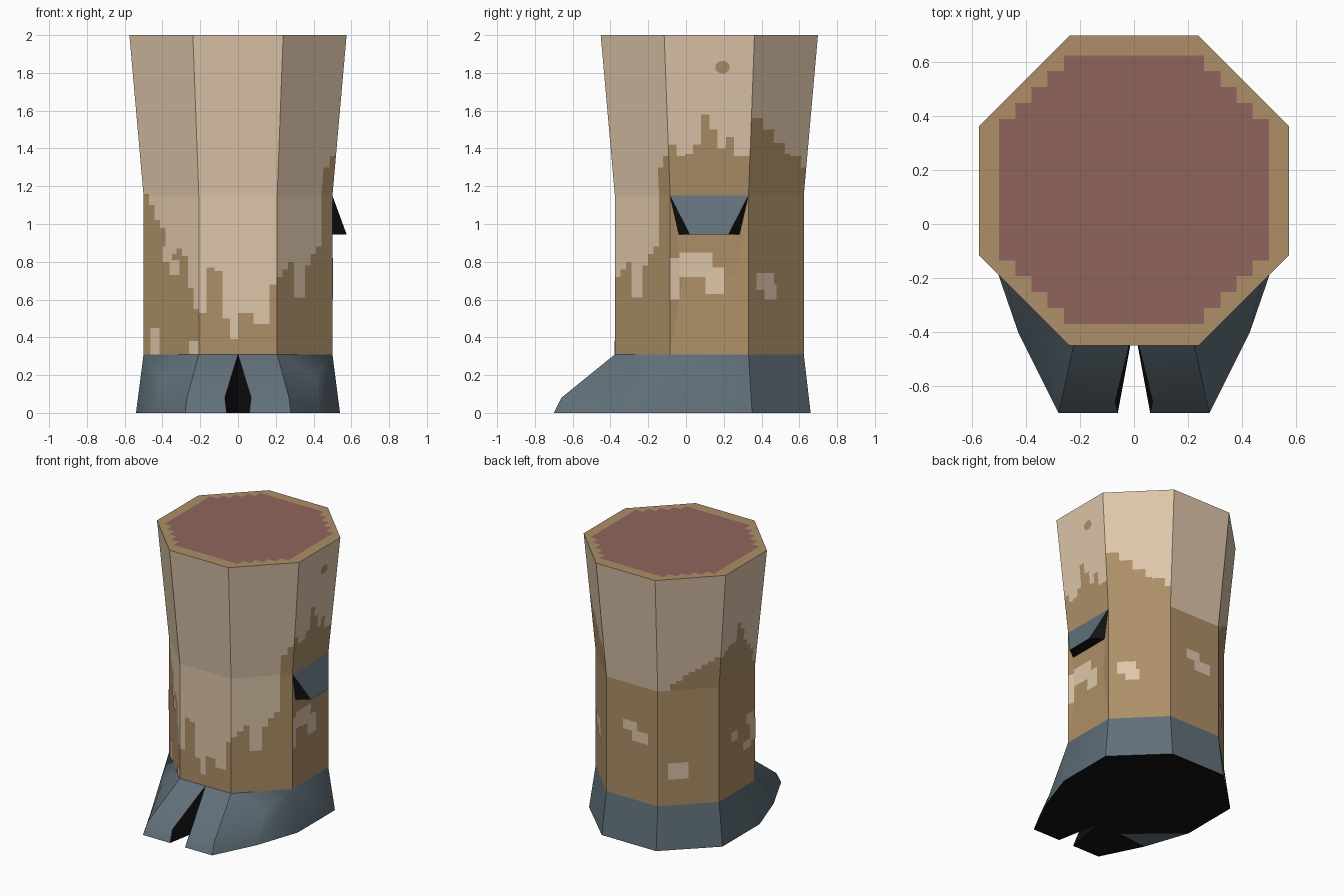
import bpy, bmesh, math
from mathutils import Vector

if "Cube" in bpy.data.objects:
    bpy.data.objects.remove(bpy.data.objects["Cube"])


def material(name, srgb):
    lin = [((c / 255 + 0.055) / 1.055) ** 2.4 for c in srgb] + [1]
    m = bpy.data.materials.new(name)
    m.use_nodes = True
    m.diffuse_color = lin
    m.node_tree.nodes["Principled BSDF"].inputs["Base Color"].default_value = lin
    return m


CREAM, BROWN, SLATE, BLACK, MEAT = range(5)
MATS = [material("cream_hide", (222, 198, 170)), material("brown_hide", (173, 143, 103)),
        material("slate_hoof", (97, 112, 122)), material("black_sole", (19, 19, 19)),
        material("cut_meat", (143, 101, 92))]


def make(name, faces):
    """Build an object from (material, points) faces."""
    bm = bmesh.new()
    for mat, pts in faces:
        bm.faces.new([bm.verts.new(p) for p in pts]).material_index = mat
    bmesh.ops.remove_doubles(bm, verts=bm.verts, dist=0.0005)
    me = bpy.data.meshes.new(name)
    bm.to_mesh(me)
    bm.free()
    for m in MATS:
        me.materials.append(m)
    ob = bpy.data.objects.new(name, me)
    bpy.context.collection.objects.link(ob)
    return ob


# Octagonal leg section, straight up to BEND and flaring to TOP
BASE, BEND, TOP, DENT_Z, DENT = 0.31, 1.15, 2.0, 0.73, 0.015


def corner(i, z):
    t = max(0, (z - BEND) / (TOP - BEND))
    h, c = 0.5 + 0.075 * t, 0.2075 + 0.0315 * t
    x, y = [(-c, -h), (c, -h), (h, -c), (h, c), (c, h), (-c, h), (-h, c), (-h, -c)][i % 8]
    return Vector((x, y + 0.1235, z))


def on_panel(i, u, z, lift=0.0):
    a, b = corner(i, z), corner(i + 1, z)
    p = a.lerp(b, u)
    out = Vector((b.y - a.y, a.x - b.x, 0)).normalized()
    if i == 2 and z < BEND:  # shallow hollow below the dewclaw
        lift -= DENT * max(0, min(u / 0.17, (1 - u) / 0.17, 1 - abs(z - DENT_Z) / 0.42))
    return p + out * lift


def quad(i, u0, u1, z0, z1, lift=0.0):
    return [on_panel(i, u, z, lift) for u, z in ((u0, z0), (u1, z0), (u1, z1), (u0, z1))]


# Height (in hundredths) where brown turns to cream, per column of each panel
EDGE = [
    [53, 77, 75, 50, 39, 53, 53, 47, 47, 68],
    [72, 76, 80, 61, 61, 78, 84, 88, 130, 136],
    [142, 136, 137, 142, 158, 150, 140, 146, 136, 136],
    [156, 156, 150, 150, 143, 143, 137, 136, 136, 130],
    [115],
    [115, 115, 120, 122, 126, 128, 130, 133, 135, 138],
    [137, 140, 143, 143, 156, 150, 140, 135, 130, 120],
    [116, 110, 102, 98, 86, 84, 87, 83, 66, 55],
]
leg = []
for i, cols in enumerate(EDGE):
    n = len(cols)
    for k, e in enumerate(cols):
        e /= 100
        levels = sorted({BASE, BEND, TOP, e})
        for z0, z1 in zip(levels, levels[1:]):
            if i == 2 and z1 <= BEND:
                continue
            leg.append((BROWN if z1 <= e else CREAM, quad(i, k / n, (k + 1) / n, z0, z1)))

# Hollow in the side panel
lo0, lo1, hi0, hi1 = [on_panel(2, u, z) for z in (BASE, BEND) for u in (0, 1)]
mid0, mid1 = on_panel(2, 0.17, DENT_Z), on_panel(2, 0.83, DENT_Z)
leg += [(BROWN, f) for f in ([lo0, mid0, hi0], [lo1, hi1, mid1],
                             [lo0, lo1, mid1, mid0], [mid0, mid1, hi1, hi0])]
# Cut top rim
leg.append((BROWN, [corner(i, TOP) for i in range(8)]))
make("leg", leg)

# Small hide patches: panel, u range, z range
PATCHES = [
    (2, 0.00, 0.12, 0.60, 0.82), (2, 0.12, 0.54, 0.72, 0.85), (2, 0.45, 0.69, 0.63, 0.77),
    (3, 0.14, 0.45, 0.65, 0.74), (3, 0.28, 0.50, 0.60, 0.68),
    (4, 0.33, 0.60, 0.81, 0.88), (4, 0.50, 0.82, 0.74, 0.82),
    (5, 0.17, 0.50, 0.50, 0.62),
    (6, 0.33, 0.50, 0.69, 0.76), (6, 0.75, 0.95, 0.75, 0.83), (6, 0.85, 1.00, 0.62, 0.77),
    (6, 0.65, 0.88, 0.58, 0.64),
    (7, 0.13, 0.30, 0.31, 0.45), (7, 0.83, 1.00, 0.31, 0.38), (7, 0.35, 0.52, 0.80, 0.88),
    (7, 0.48, 0.66, 0.73, 0.81),
]
patches = [(CREAM, quad(*p, 0.003)) for p in PATCHES]
patches.append((BROWN, [on_panel(2, 0.65 + 0.085 * math.cos(a), 1.83 + 0.035 * math.sin(a), 0.003)
                        for a in [math.tau * (k + 0.5) / 8 for k in range(8)]]))
make("hide_patches", patches)

# Meat face with stepped diagonal corners
steps, STEPS = [], 5
for k in range(STEPS):
    x = 0.5 - 0.24 * k / (STEPS - 1)
    y = 0.262 + 0.236 * k / (STEPS - 1)
    steps += [(x, y)]
    if k < STEPS - 1:
        steps += [(x - 0.06, y)]
loop = steps + [(-x, y) for x, y in reversed(steps)]
loop += [(-x, -y) for x, y in loop]
make("meat_face", [(MEAT, [(x, y + 0.1275, TOP + 0.002) for x, y in loop])])

# Cloven hoof: one half, then mirrored
T0, T1, T2, T3, T4, T5 = [(0, -0.3765, BASE)] + [tuple(corner(i, BASE)) for i in (1, 2, 3, 4)] + [(0, 0.6235, BASE)]
U0, U1 = (0.07, -0.66, 0.08), (0.27, -0.66, 0.08)
B0, B1, B1b = (0.06, -0.7, 0), (0.28, -0.7, 0), (0.43, -0.4, 0)
B2, B3, B4, B5 = (0.54, -0.08, 0), (0.54, 0.35, 0), (0.22, 0.66, 0), (0, 0.66, 0)
C0, K, M = (0, -0.3765, 0), (0.2, -0.3765, 0), (0.41, -0.29, 0.19)
half = [
    (SLATE, [T0, U0, U1, T1]), (SLATE, [U0, B0, B1, U1]), (SLATE, [T1, U1, M]),
    (SLATE, [T1, M, T2]), (SLATE, [U1, B1, B1b, M]), (SLATE, [T2, M, B1b]), (SLATE, [T2, B1b, B2]),
    (SLATE, [T2, B2, B3, T3]), (SLATE, [T3, B3, B4, T4]), (SLATE, [T4, B4, B5, T5]),
    (BLACK, [T0, C0, B0, U0]),
    (BLACK, [C0, K, B1b, B1, B0]), (BLACK, [K, B2, B1b]), (BLACK, [C0, B5, B4, B3, B2, K]),
]
other = [(m, [(-x, y, z) for x, y, z in reversed(f)]) for m, f in half]
other[12] = (SLATE, other[12][1])  # odd pale sole facet
hoof = make("hoof", half + other)
bpy.ops.object.select_all(action='DESELECT')
hoof.select_set(True)
bpy.context.view_layer.objects.active = hoof
bpy.ops.object.shade_smooth_by_angle(angle=math.radians(30))

# Dewclaw wedge on one side
P0, P1 = (0.5, -0.085, 1.15), (0.5, 0.33, 1.15)
Q0, Q1 = (0.575, 0.02, 0.945), (0.575, 0.225, 0.945)
R0, R1 = (0.49, -0.04, 0.945), (0.49, 0.285, 0.945)
make("dewclaw", [(SLATE, [P0, Q0, Q1, P1]), (BLACK, [P0, R0, Q0]),
                 (BLACK, [P1, Q1, R1]), (BLACK, [Q0, R0, R1, Q1])])
